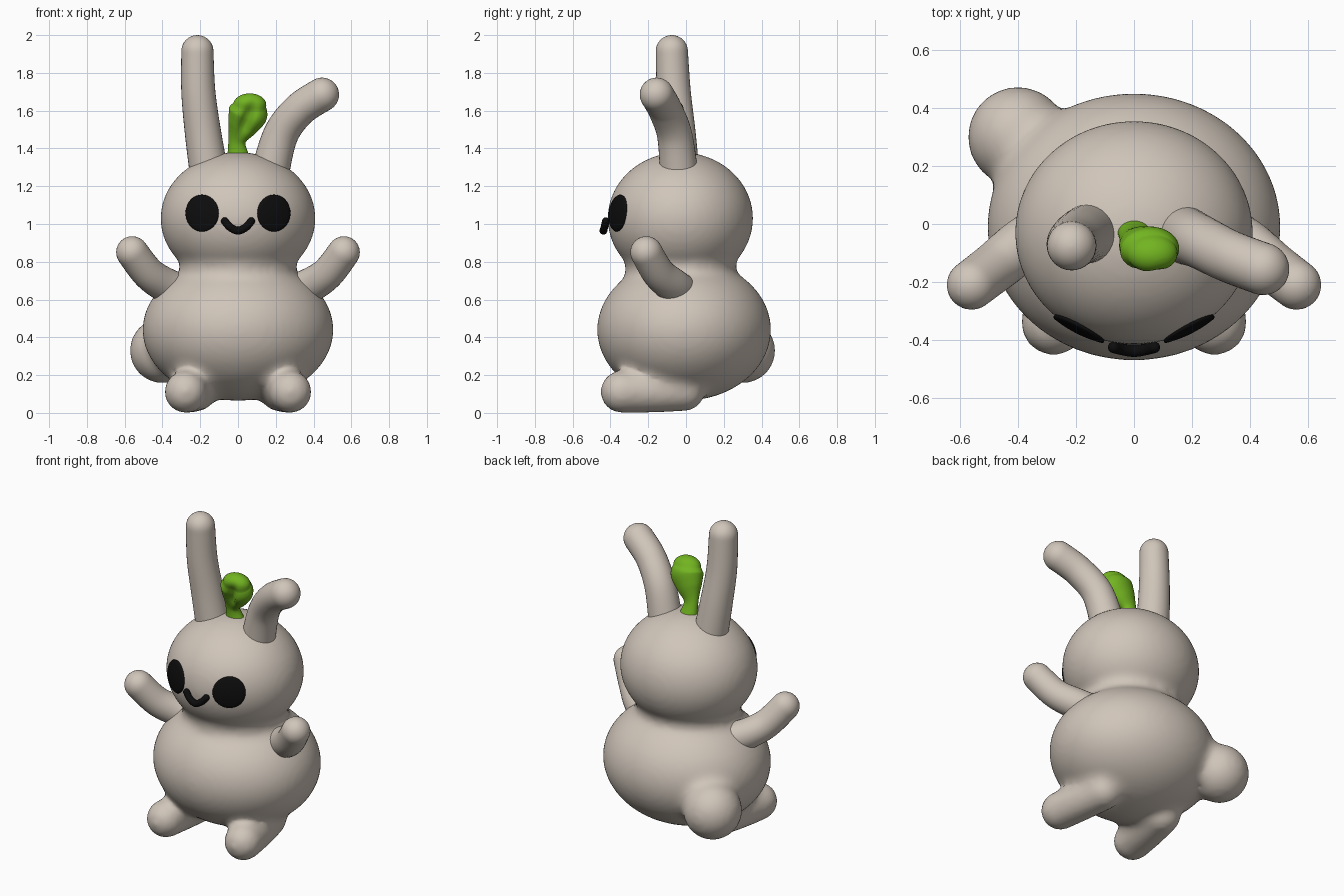
import bpy, bmesh, math
from mathutils import Vector, Matrix

old = bpy.data.objects.get("Cube")
if old:
    bpy.data.objects.remove(old, do_unlink=True)


def material(name, rgb, rough=0.6):
    m = bpy.data.materials.new(name)
    m.use_nodes = True
    m.diffuse_color = (*rgb, 1)
    bsdf = m.node_tree.nodes["Principled BSDF"]
    bsdf.inputs["Base Color"].default_value = (*rgb, 1)
    bsdf.inputs["Roughness"].default_value = rough
    return m


fur = material("warm_grey_fur", (0.63, 0.56, 0.49))
leaf_green = material("leaf_green", (0.17, 0.46, 0.015))
black = material("black", (0.004, 0.004, 0.004))


def finish(name, bm, mat):
    bmesh.ops.recalc_face_normals(bm, faces=bm.faces)
    for f in bm.faces:
        f.smooth = True
    me = bpy.data.meshes.new(name)
    bm.to_mesh(me)
    bm.free()
    me.materials.append(mat)
    ob = bpy.data.objects.new(name, me)
    bpy.context.scene.collection.objects.link(ob)
    return ob


def ellipsoid(bm, centre, radii):
    mat = Matrix.Translation(centre) @ Matrix.Diagonal((*radii, 1))
    bmesh.ops.create_uvsphere(bm, u_segments=64, v_segments=40, radius=1, matrix=mat)


def spline(keys, t):
    """Smooth curve through keys of (x, y, z, radius), t in 0..1."""
    s = t * (len(keys) - 1)
    i = min(int(s), len(keys) - 2)
    u = s - i
    k = [Vector(keys[max(0, min(len(keys) - 1, i + d))]) for d in (-1, 0, 1, 2)]
    a, b = (k[2] - k[0]) / 2, (k[3] - k[1]) / 2
    d = k[2] - k[1]
    return k[1] + a * u + (3 * d - 2 * a - b) * u**2 + (a + b - 2 * d) * u**3


def tube(bm, keys, steps=24, sides=32, caps=8):
    """Round-ended tube swept along the keys."""
    path = [spline(keys, i / steps) for i in range(steps + 1)]
    pos = [p.xyz for p in path]
    rings = []
    for i, p in enumerate(path):
        t = (pos[min(i + 1, steps)] - pos[max(i - 1, 0)]).normalized()
        angles = [0]
        if i == 0:
            angles = [-math.pi / 2 * (1 - k / caps) * 0.98 for k in range(caps + 1)]
        elif i == steps:
            angles = [math.pi / 2 * k / caps * 0.98 for k in range(caps + 1)]
        rings += [(p.xyz + t * p.w * math.sin(a), t, p.w * math.cos(a)) for a in angles]
    ref = Vector((0, 1, 0)) if abs(rings[0][1].y) < 0.8 else Vector((0, 0, 1))
    loops = []
    for c, t, r in rings:
        u = ref.cross(t).normalized()
        v = t.cross(u)
        loops.append([bm.verts.new(c + (u * math.cos(a) + v * math.sin(a)) * r)
                      for a in (math.tau * k / sides for k in range(sides))])
    for a, b in zip(loops, loops[1:]):
        for k in range(sides):
            n = (k + 1) % sides
            bm.faces.new((a[k], a[n], b[n], b[k]))
    bm.faces.new(loops[0])
    bm.faces.new(loops[-1])


def make_tube(name, keys, mat, **kw):
    bm = bmesh.new()
    tube(bm, keys, **kw)
    return finish(name, bm, mat)


# Body, head, feet and tail fused into one soft skin
HEAD, HEAD_R = Vector((0, -0.03, 1.03)), Vector((0.41, 0.385, 0.35))
bm = bmesh.new()
ellipsoid(bm, (0, -0.01, 0.44), (0.505, 0.46, 0.375))
ellipsoid(bm, HEAD, HEAD_R)
ellipsoid(bm, (0, -0.03, 0.76), (0.305, 0.285, 0.15))
ellipsoid(bm, (-0.4, 0.3, 0.33), (0.172, 0.172, 0.172))
for s in (-1, 1):
    tube(bm, [(s * 0.277, -0.34, 0.112, 0.112), (s * 0.25, -0.17, 0.112, 0.11),
              (s * 0.22, -0.01, 0.12, 0.11)])
body = finish("body", bm, fur)
mod = body.modifiers.new("fuse", 'REMESH')
mod.mode = 'VOXEL'
mod.voxel_size = 0.018
bpy.context.view_layer.objects.active = body
body.select_set(True)
bpy.ops.object.modifier_apply(modifier=mod.name)

# Fill only the concave creases, leaving the round forms their full size
bm = bmesh.new()
bm.from_mesh(body.data)
links = [(v, [e.other_vert(v) for e in v.link_edges]) for v in bm.verts]
for _ in range(28):
    bm.normal_update()
    moves = []
    for v, near in links:
        lap = sum((n.co for n in near), Vector()) / len(near) - v.co
        push = lap.dot(v.normal)
        if push > 0:
            moves.append((v, v.normal * push * 0.6))
    for v, m in moves:
        v.co += m
for _ in range(3):
    bmesh.ops.smooth_vert(bm, verts=bm.verts, factor=0.5,
                          use_axis_x=True, use_axis_y=True, use_axis_z=True)
for f in bm.faces:
    f.smooth = True
bm.to_mesh(body.data)
bm.free()

# Arms
for side, s in (("right", -1), ("left", 1)):
    make_tube(side + "_arm", [(s * 0.56, -0.21, 0.85, 0.085), (s * 0.475, -0.145, 0.74, 0.087),
                              (s * 0.38, -0.07, 0.675, 0.092), (s * 0.27, -0.01, 0.63, 0.095)], fur)

# Ears: one upright, one drooping
make_tube("right_ear", [(-0.215, -0.075, 1.915, 0.085), (-0.21, -0.065, 1.7, 0.09),
                        (-0.185, -0.045, 1.48, 0.096), (-0.15, -0.03, 1.25, 0.103)], fur)
make_tube("left_ear", [(0.445, -0.155, 1.685, 0.09), (0.325, -0.11, 1.605, 0.09),
                       (0.225, -0.06, 1.47, 0.093), (0.165, -0.035, 1.25, 0.102)], fur)

# Leaf sprout: flattened, with a folded groove down its front
bm = bmesh.new()
tube(bm, [(0, -0.03, 1.36, 0.058), (-0.005, -0.045, 1.44, 0.046), (0.025, -0.065, 1.52, 0.082),
          (0.052, -0.085, 1.585, 0.104), (0.062, -0.1, 1.63, 0.088)], steps=32)
for v in bm.verts:
    mid = -0.03 - 0.28 * max(0, v.co.z - 1.38)
    v.co.y = mid + (v.co.y - mid) * 0.75
    v.co.z = min(v.co.z, 1.63 + (v.co.z - 1.63) * 0.7)
    across = v.co.x - 0.045 - 0.35 * (v.co.z - 1.55)
    if v.co.y < mid:
        depth = 0.045 * math.exp(-(across / 0.028) ** 2)
        v.co.y += depth * math.exp(-((v.co.z - 1.55) / 0.07) ** 2)
finish("leaf", bm, leaf_green)


def head_front(x, z, lift):
    """Point on the front of the head, raised by lift."""
    k = 1 - (x / HEAD_R.x) ** 2 - ((z - HEAD.z) / HEAD_R.z) ** 2
    p = Vector((x, HEAD.y - HEAD_R.y * math.sqrt(k), z))
    d = p - HEAD
    n = Vector([d[i] / HEAD_R[i] ** 2 for i in range(3)]).normalized()
    return p + n * lift


# Eyes: thin oval plates that hug the head
for side, s in (("right", -1), ("left", 1)):
    bm = bmesh.new()
    rows = []
    for k, lift in [(0.05, 0.009), (0.3, 0.009), (0.55, 0.009), (0.8, 0.009), (0.96, 0.009),
                    (1, 0.006), (1, -0.001)]:
        rows.append([bm.verts.new(head_front(s * 0.188 + 0.086 * k * math.cos(a),
                                             1.057 + 0.096 * k * math.sin(a), lift))
                     for a in (math.tau * j / 40 for j in range(40))])
    bm.faces.new(rows[0])
    for a, b in zip(rows, rows[1:]):
        for j in range(40):
            n = (j + 1) % 40
            bm.faces.new((a[j], a[n], b[n], b[j]))
    finish(side + "_eye", bm, black)

# Smile
make_tube("mouth", [(-0.07, -0.425, 1.015, 0.02), (-0.042, -0.432, 0.983, 0.02),
                    (0, -0.437, 0.965, 0.021), (0.042, -0.432, 0.983, 0.02),
                    (0.07, -0.425, 1.015, 0.02)], black, sides=16)
